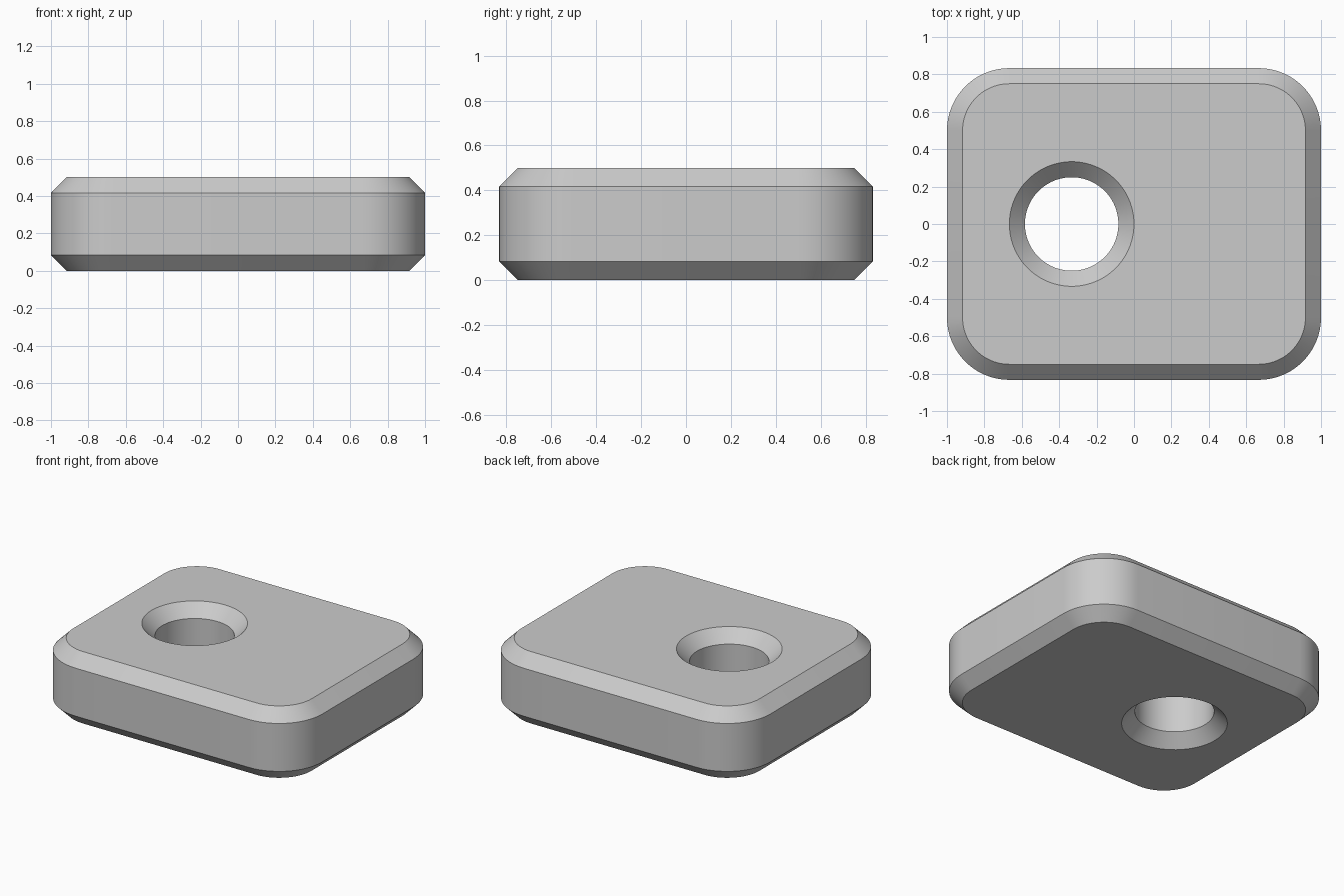
import bpy, bmesh, math

if "Cube" in bpy.data.objects:
    bpy.data.objects.remove(bpy.data.objects["Cube"])

HX, HY, H = 1.0, 0.8333, 0.5      # half width, half depth, height
R, C = 0.3333, 0.0833             # corner radius, chamfer size
HOLE_X, HOLE_R = -0.3333, 0.25
K = 16                            # points per rounded corner


def outline(inset, z):
    """Rounded rectangle ring."""
    pts = []
    for c, (sx, sy) in enumerate([(1, 1), (-1, 1), (-1, -1), (1, -1)]):
        for i in range(K):
            a = math.pi / 2 * (c + i / (K - 1))
            pts.append((sx * (HX - R) + (R - inset) * math.cos(a),
                        sy * (HY - R) + (R - inset) * math.sin(a), z))
    return pts


def circle(r, z):
    """Hole ring with the same point count as the outline."""
    n = 4 * K
    return [(HOLE_X + r * math.cos(2 * math.pi * (i + 0.5) / n),
             r * math.sin(2 * math.pi * (i + 0.5) / n), z) for i in range(n)]


# Section through the plate: up the outside, across the top, down the hole
rings = [outline(C, 0), outline(0, C), outline(0, H - C), outline(C, H),
         circle(HOLE_R + C, H), circle(HOLE_R, H - C),
         circle(HOLE_R, C), circle(HOLE_R + C, 0)]

bm = bmesh.new()
loops = [[bm.verts.new(p) for p in ring] for ring in rings]
n = 4 * K
for a, b in zip(loops, loops[1:] + loops[:1]):
    for i in range(n):
        j = (i + 1) % n
        bm.faces.new((a[i], a[j], b[j], b[i]))
bmesh.ops.recalc_face_normals(bm, faces=bm.faces)

mesh = bpy.data.meshes.new("chamfered_plate")
bm.to_mesh(mesh)
bm.free()
plate = bpy.data.objects.new("chamfered_plate", mesh)
bpy.context.collection.objects.link(plate)

# Plain grey finish
grey = bpy.data.materials.new("light_grey")
grey.diffuse_color = (0.6, 0.6, 0.6, 1)
grey.use_nodes = True
grey.node_tree.nodes["Principled BSDF"].inputs["Base Color"].default_value = grey.diffuse_color
mesh.materials.append(grey)

# Round corners and hole stay smooth, chamfer edges stay sharp
bpy.context.view_layer.objects.active = plate
plate.select_set(True)
bpy.ops.object.shade_smooth_by_angle(angle=math.radians(30))
